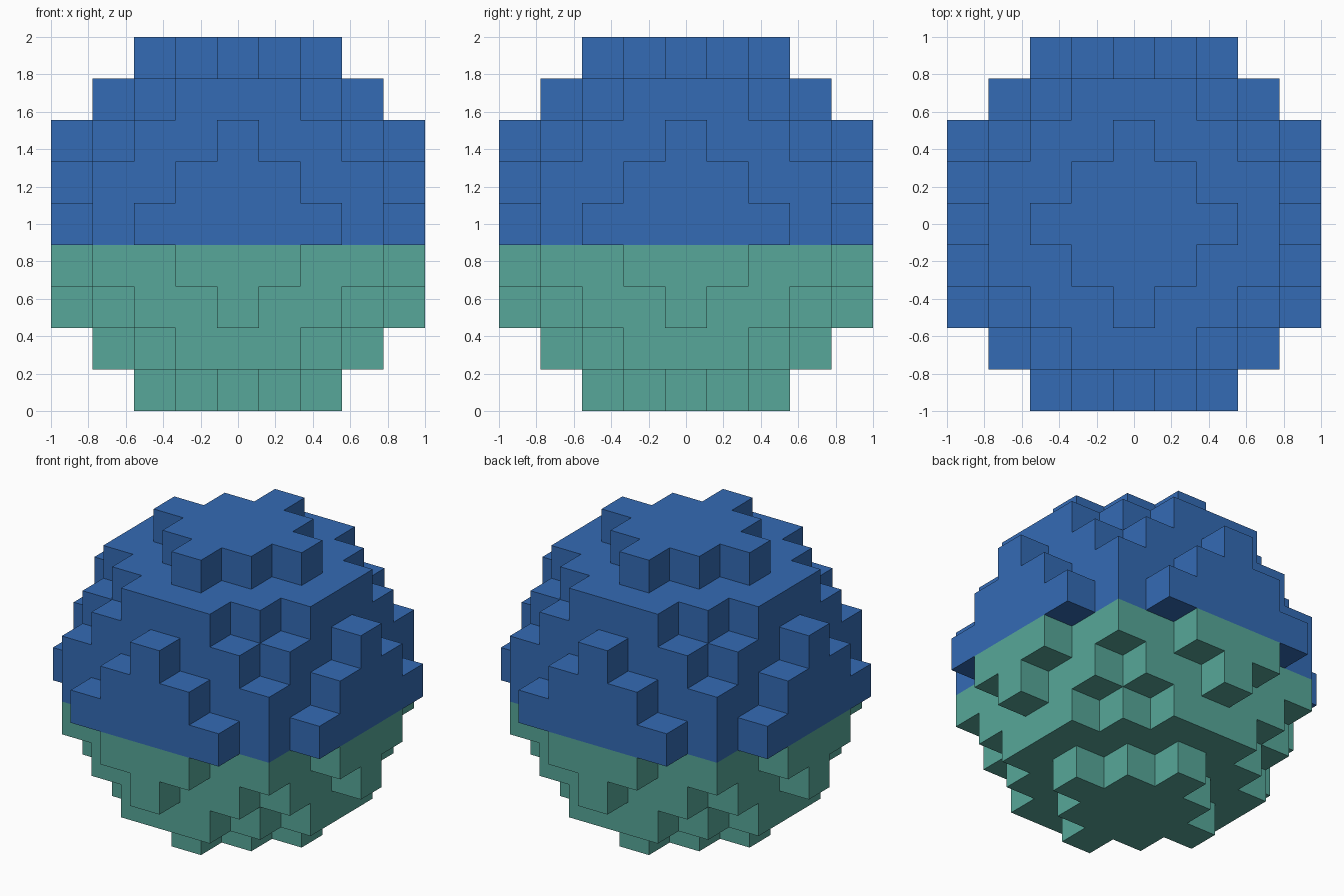
import bpy
import bmesh
from itertools import product
from mathutils import Vector

if "Cube" in bpy.data.objects:
    bpy.data.objects.remove(bpy.data.objects["Cube"], do_unlink=True)

R = 4                  # cells from the centre to the outside
CELL = 2 / (2 * R + 1)
LIMIT = 20             # squared radius of the ball, in cells


def make_material(name, color):
    mat = bpy.data.materials.new(name)
    mat.use_nodes = True
    mat.diffuse_color = color
    mat.node_tree.nodes["Principled BSDF"].inputs["Base Color"].default_value = color
    return mat


def filled(cell):
    return sum(c * c for c in cell) <= LIMIT


# Outer shell of the block ball: one quad for every exposed cell side
bm = bmesh.new()
for cell in product(range(-R, R + 1), repeat=3):
    if not filled(cell):
        continue
    for axis, sign in product(range(3), (-1, 1)):
        n = Vector((0, 0, 0))
        n[axis] = sign
        centre = Vector(cell)
        if filled(centre + n):
            continue
        u = Vector((0, 0, 0))
        u[(axis + 1) % 3] = 0.5
        v = n.cross(u)
        mid = centre + n / 2
        corners = [mid - u - v, mid + u - v, mid + u + v, mid - u + v]
        face = bm.faces.new([bm.verts.new(c * CELL + Vector((0, 0, 1))) for c in corners])
        # Upper cells are blue, lower cells are green
        face.material_index = 0 if cell[2] >= 0 else 1
bmesh.ops.remove_doubles(bm, verts=bm.verts, dist=1e-4)

mesh = bpy.data.meshes.new("block_ball")
bm.to_mesh(mesh)
bm.free()
mesh.materials.append(make_material("blue", (0.034, 0.147, 0.462, 1)))
mesh.materials.append(make_material("sea_green", (0.095, 0.386, 0.319, 1)))
ball = bpy.data.objects.new("block_ball", mesh)
bpy.context.collection.objects.link(ball)
